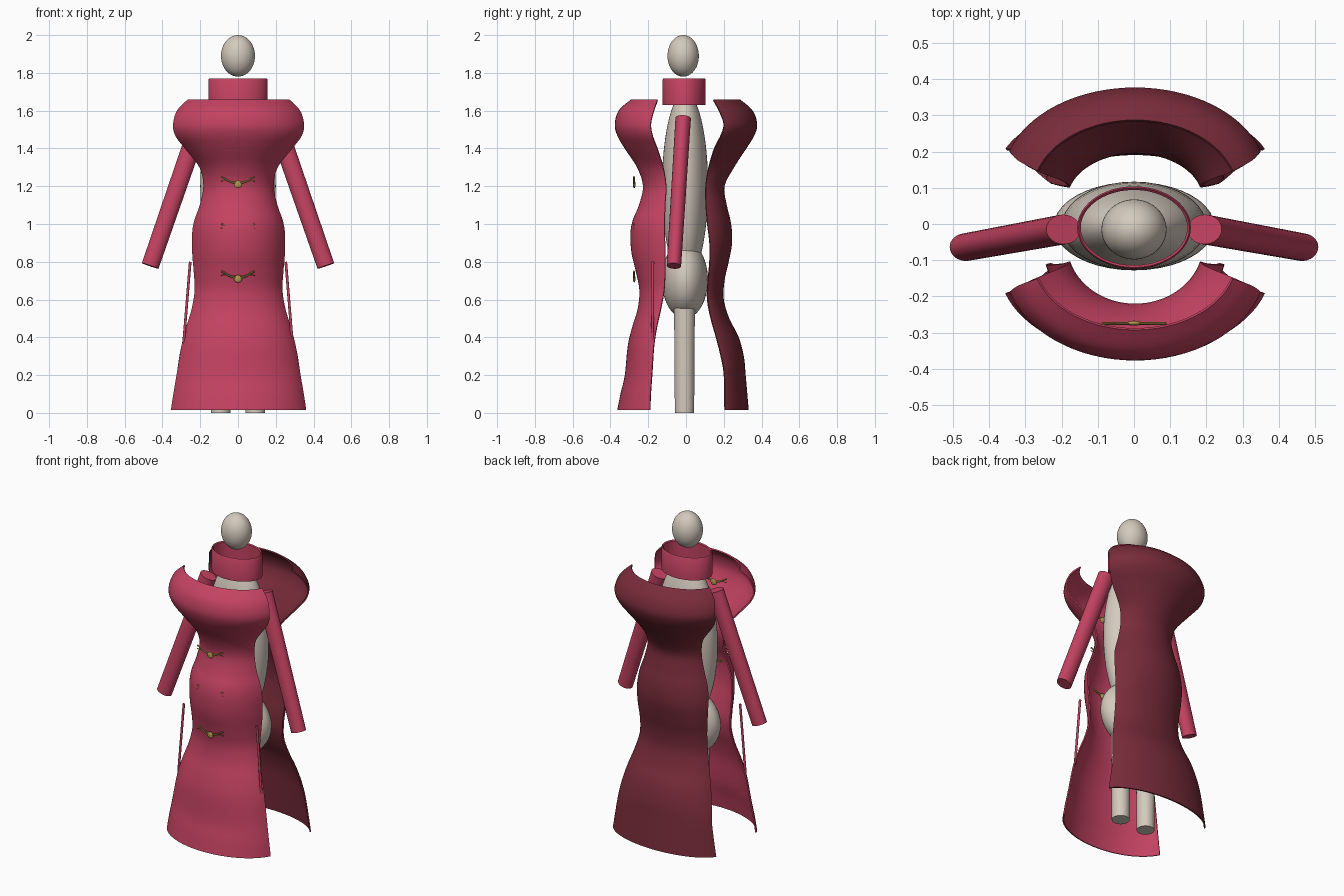
import bpy, bmesh, math
from mathutils import Vector

if "Cube" in bpy.data.objects:
    bpy.data.objects.remove(bpy.data.objects["Cube"])


def material(name, rgb):
    m = bpy.data.materials.new(name)
    m.diffuse_color = (*rgb, 1)
    m.use_nodes = True
    m.node_tree.nodes["Principled BSDF"].inputs["Base Color"].default_value = m.diffuse_color
    return m


RED = material("crimson cloth", (0.55, 0.055, 0.12))
DARK = material("dark crimson cloth", (0.19, 0.025, 0.042))
IVORY = material("ivory body", (0.66, 0.59, 0.51))
GOLD = material("gold", (0.45, 0.31, 0.08))


def add(name, bm, mat):
    me = bpy.data.meshes.new(name)
    bm.to_mesh(me)
    bm.free()
    me.materials.append(mat)
    ob = bpy.data.objects.new(name, me)
    bpy.context.collection.objects.link(ob)
    return ob


def ellipsoid(name, centre, radii, mat, segs=40):
    bm = bmesh.new()
    bmesh.ops.create_uvsphere(bm, u_segments=segs, v_segments=segs * 3 // 5, radius=1)
    for v in bm.verts:
        v.co = Vector(c + r * p for c, r, p in zip(centre, radii, v.co))
    return add(name, bm, mat)


def rod(name, a, b, rx, ry, mat, taper=1.0):
    """Closed elliptical cylinder from a to b, r at a, r * taper at b."""
    a, b = Vector(a), Vector(b)
    d = b - a
    bm = bmesh.new()
    bmesh.ops.create_cone(bm, cap_ends=True, segments=32, radius1=1, radius2=taper, depth=1)
    up = d.normalized()
    side = Vector((0, 1, 0)).cross(up).normalized()
    fwd = up.cross(side)
    for v in bm.verts:
        v.co = a + d * (v.co.z + 0.5) + side * v.co.x * rx + fwd * v.co.y * ry
    return add(name, bm, mat)


def wire(name, pts, radius, mat):
    cu = bpy.data.curves.new(name, 'CURVE')
    cu.dimensions = '3D'
    cu.bevel_depth = radius
    cu.bevel_resolution = 2
    cu.use_fill_caps = True
    sp = cu.splines.new('NURBS')
    sp.points.add(len(pts) - 1)
    for p, co in zip(sp.points, pts):
        p.co = (*co, 1)
    sp.use_endpoint_u = True
    sp.order_u = 3
    cu.materials.append(mat)
    ob = bpy.data.objects.new(name, cu)
    bpy.context.collection.objects.link(ob)


def catmull(rows, steps):
    out = []
    for i in range(len(rows) - 1):
        p0, p1, p2, p3 = (Vector(rows[min(max(j, 0), len(rows) - 1)]) for j in range(i - 1, i + 3))
        for s in range(steps):
            t = s / steps
            out.append(0.5 * (2 * p1 + (p2 - p0) * t + (2 * p0 - 5 * p1 + 4 * p2 - p3) * t * t
                              + (3 * p1 - p0 - 3 * p2 + p3) * t ** 3))
    out.append(Vector(rows[-1]))
    return out


def panel(name, rows, sign, mat, cols=32, a=math.radians(73)):
    """Curved gown panel; each row is height, half width, middle depth, edge depth."""
    bm = bmesh.new()
    grid = []
    for z, w, mid, edge in catmull(rows, 5):
        row = []
        for c in range(cols + 1):
            t = (2 * c / cols - 1) * a
            k = (math.cos(t) - math.cos(a)) / (1 - math.cos(a))
            row.append(bm.verts.new((w * math.sin(t) / math.sin(a) + 0.003,
                                     sign * (edge + (mid - edge) * k), z)))
        grid.append(row)
    for r0, r1 in zip(grid, grid[1:]):
        for c in range(cols):
            q = [r0[c], r0[c + 1], r1[c + 1], r1[c]]
            bm.faces.new(q if sign < 0 else q[::-1])
    ob = add(name, bm, mat)
    so = ob.modifiers.new("thickness", 'SOLIDIFY')
    so.thickness = 0.008
    so.offset = 0


# Body form
ellipsoid("head", (0, -0.015, 1.89), (0.09, 0.083, 0.11), IVORY)
ellipsoid("torso", (0, -0.005, 1.2), (0.2, 0.122, 0.5), IVORY)
ellipsoid("hips", (0, -0.006, 0.705), (0.222, 0.122, 0.205), IVORY)
for s, side in ((-1, "left"), (1, "right")):
    rod(side + "_leg", (s * 0.092, -0.008, 0), (s * 0.092, -0.008, 0.56), 0.051, 0.051, IVORY, 1.08)

# Gown panels: height, half width, middle depth, edge depth
front = [(0.015, 0.355, 0.36, 0.19), (0.1, 0.342, 0.343, 0.187), (0.2, 0.325, 0.32, 0.18),
         (0.35, 0.3, 0.305, 0.17), (0.45, 0.275, 0.282, 0.155), (0.55, 0.245, 0.252, 0.133),
         (0.65, 0.229, 0.243, 0.115), (0.75, 0.234, 0.262, 0.11), (0.85, 0.242, 0.285, 0.11),
         (0.95, 0.242, 0.29, 0.112), (1.02, 0.23, 0.278, 0.112), (1.1, 0.202, 0.245, 0.11),
         (1.2, 0.183, 0.224, 0.105), (1.3, 0.203, 0.255, 0.12), (1.4, 0.28, 0.32, 0.152),
         (1.47, 0.332, 0.36, 0.178), (1.53, 0.343, 0.373, 0.186), (1.6, 0.322, 0.352, 0.17),
         (1.655, 0.268, 0.29, 0.15)]
back = [(0.015, 0.355, 0.328, 0.205), (0.2, 0.325, 0.312, 0.202), (0.3, 0.31, 0.302, 0.185),
        (0.4, 0.288, 0.275, 0.16), (0.5, 0.258, 0.225, 0.132), (0.6, 0.234, 0.196, 0.113),
        (0.7, 0.23, 0.2, 0.116), (0.8, 0.238, 0.222, 0.125), (0.9, 0.243, 0.24, 0.125),
        (1.0, 0.233, 0.235, 0.113), (1.1, 0.202, 0.212, 0.105), (1.2, 0.183, 0.2, 0.104),
        (1.3, 0.203, 0.25, 0.12), (1.4, 0.28, 0.315, 0.15), (1.47, 0.332, 0.358, 0.185),
        (1.53, 0.343, 0.373, 0.2), (1.6, 0.322, 0.348, 0.175), (1.655, 0.268, 0.285, 0.145)]
panel("front_gown_panel", front, -1, RED)
panel("back_gown_panel", back, 1, DARK)

# Collar: thin elliptical band turned from a small wall section
bm = bmesh.new()
wall = [(0, 1.63), (0, 1.764), (-0.004, 1.77), (-0.01, 1.764), (-0.01, 1.63)]
n = 48
rings = [[bm.verts.new(((0.157 + o) * math.cos(2 * math.pi * i / n),
                        -0.01 + (0.114 + o) * math.sin(2 * math.pi * i / n), z))
          for i in range(n)] for o, z in wall]
for k in range(len(wall)):
    r0, r1 = rings[k], rings[(k + 1) % len(wall)]
    for i in range(n):
        bm.faces.new((r0[i], r0[(i + 1) % n], r1[(i + 1) % n], r1[i]))
add("collar", bm, RED)

# Sleeves and side slit trims
for s, side in ((-1, "left"), (1, "right")):
    rod(side + "_sleeve", (s * 0.195, -0.015, 1.56), (s * 0.465, -0.064, 0.778), 0.05, 0.041, RED, 0.93)
    rod(side + "_slit_trim", (s * 0.253, -0.175, 0.8), (s * 0.288, -0.178, 0.37), 0.007, 0.007, RED)

# Gold clasps: knob with two swept wings
for i, z in enumerate((0.71, 0.96, 1.21, 1.46)):
    ellipsoid(f"clasp_knob_{i}", (0, -0.274, z), (0.021, 0.007, 0.02), GOLD, 20)
    for s, side in ((-1, "left"), (1, "right")):
        wire(f"clasp_{side}_wing_{i}", [(s * 0.005, -0.275, z + 0.002), (s * 0.045, -0.275, z + 0.012),
                                        (s * 0.065, -0.275, z + 0.03), (s * 0.088, -0.275, z + 0.04)],
             0.0045, GOLD)
        wire(f"clasp_{side}_cord_{i}", [(s * 0.01, -0.275, z + 0.01), (s * 0.05, -0.275, z + 0.022),
                                        (s * 0.09, -0.275, z + 0.018)], 0.0025, GOLD)

# Apply modifiers and smooth
bpy.ops.object.select_all(action='SELECT')
bpy.context.view_layer.objects.active = bpy.data.objects["head"]
bpy.ops.object.convert(target='MESH')
bpy.ops.object.shade_smooth_by_angle(angle=math.radians(40))
